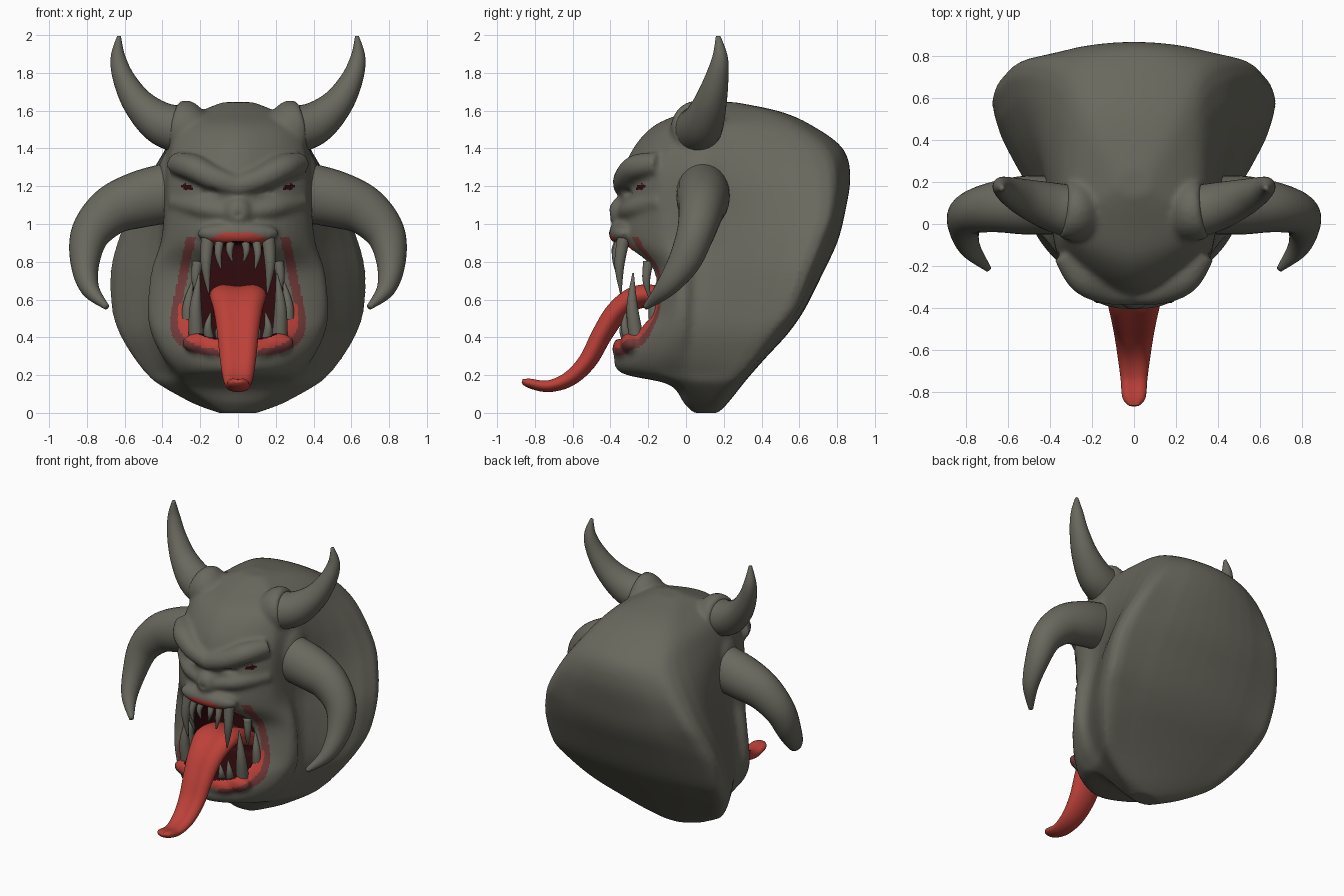
import bpy, bmesh, math
from mathutils import Vector

if "Cube" in bpy.data.objects:
    bpy.data.objects.remove(bpy.data.objects["Cube"])


def mat(name, rgb):
    m = bpy.data.materials.new(name)
    m.diffuse_color = (*rgb, 1)
    m.use_nodes = True
    m.node_tree.nodes["Principled BSDF"].inputs["Base Color"].default_value = m.diffuse_color
    return m


STONE = mat("stone_grey", (0.142, 0.139, 0.112))
RED = mat("tongue_red", (0.50, 0.052, 0.04))
DARKLIP = mat("dull_lip_red", (0.17, 0.045, 0.043))
MAROON = mat("mouth_maroon", (0.03, 0.003, 0.004))


def spline(pts, n, closed=False):
    """Smooth curve through points of any dimension."""
    p = [Vector(q) for q in pts]
    k, out = len(p), []
    get = (lambda i: p[i % k]) if closed else (lambda i: p[max(0, min(k - 1, i))])
    for i in range(k if closed else k - 1):
        a, b, c, d = (get(i + j) for j in (-1, 0, 1, 2))
        for s in range(n):
            t = s / n
            out.append(0.5 * (2 * b + (c - a) * t + (2 * a - 5 * b + 4 * c - d) * t * t
                              + (3 * b - a - 3 * c + d) * t ** 3))
    if not closed:
        out.append(p[-1])
    return out


def loft(bm, rings):
    """Skin a list of equal rings and cap both ends."""
    vs = [[bm.verts.new(c) for c in r] for r in rings]
    n = len(vs[0])
    for a, b in zip(vs, vs[1:]):
        for i in range(n):
            j = (i + 1) % n
            bm.faces.new((a[i], a[j], b[j], b[i]))
    bm.faces.new(vs[0])
    bm.faces.new(vs[-1])


def tube(bm, pts, ref=(0, 1, 0), n=5, sides=20, mirror=1, groove=0.0):
    """Tapered tube along (x, y, z, half_width, half_thickness) points."""
    s, rings = spline(pts, n), []
    for i, q in enumerate(s):
        t = s[min(i + 1, len(s) - 1)] - s[max(i - 1, 0)]
        t = Vector(t[:3]).normalized()
        u = t.cross(Vector(ref)).normalized()
        v = u.cross(t)
        ring = []
        for k in range(sides):
            a = 2 * math.pi * k / sides
            dip = 1 - groove * max(0, math.sin(a)) ** 8
            c = Vector(q[:3]) + u * q[3] * math.cos(a) + v * q[4] * math.sin(a) * dip
            ring.append((c.x * mirror, c.y, c.z))
        rings.append(ring)
    loft(bm, rings)


def ball(bm, c, r):
    new = bmesh.ops.create_uvsphere(bm, u_segments=20, v_segments=12, radius=1)["verts"]
    for v in new:
        v.co = Vector([c[i] + v.co[i] * r[i] for i in range(3)])


def finish(bm, name, material=None):
    bmesh.ops.recalc_face_normals(bm, faces=bm.faces)
    me = bpy.data.meshes.new(name)
    bm.to_mesh(me)
    bm.free()
    ob = bpy.data.objects.new(name, me)
    bpy.context.collection.objects.link(ob)
    if material:
        me.materials.append(material)
    me.shade_smooth()
    return ob


# Head and mantle: level slices (z, front y, cheek x/y, collar x/y, rim x/y, back y)
SLICES = [
    (0.00, 0.04, .08, .07, .10, .10, .10, .13, .17),
    (0.05, -.01, .16, .05, .20, .10, .24, .17, .22),
    (0.15, -.09, .29, .00, .34, .09, .42, .24, .30),
    (0.21, -.34, .33, -.06, .37, .08, .49, .29, .35),
    (0.30, -.38, .40, -.05, .41, .07, .56, .36, .43),
    (0.42, -.33, .46, -.02, .45, .08, .63, .44, .54),
    (0.55, -.23, .48, -.01, .46, .10, .67, .53, .63),
    (0.75, -.21, .46, -.01, .44, .12, .675, .60, .73),
    (0.90, -.36, .41, -.03, .42, .14, .64, .65, .80),
    (1.05, -.36, .39, -.06, .41, .15, .58, .70, .84),
    (1.25, -.34, .38, -.07, .41, .16, .47, .70, .87),
    (1.40, -.28, .36, -.02, .38, .18, .37, .65, .83),
    (1.52, -.17, .31, .02, .32, .20, .29, .52, .67),
    (1.595, 0.00, .20, .10, .20, .20, .19, .40, .50),
    (1.645, .13, .08, .18, .08, .20, .07, .22, .26)]
bm = bmesh.new()
rings = []
for z, yf, w1, y1, w2, y2, w3, y3, y4 in spline(SLICES, 5):
    half = [(.55 * w1, yf + .25 * (y1 - yf)), (.9 * w1, yf + .65 * (y1 - yf)),
            (w1, y1), (w2, y2), (w3, y3), (.68 * w3, y3 + .75 * (y4 - y3))]
    loop = [(0, yf)] + half + [(0, y4)] + [(-x, y) for x, y in reversed(half)]
    rings.append([(p.x, p.y, z) for p in spline(loop, 4, True)])
loft(bm, rings)

# Brow ridges, cheekbones, horn collars, nose and lips, blended into the head
for m in (1, -1):
    tube(bm, [(-.02, -.33, 1.195, .055, .055), (.12, -.315, 1.24, .07, .065),
              (.24, -.255, 1.30, .08, .07), (.33, -.14, 1.32, .06, .06)], (0, 0, 1), mirror=m)
    tube(bm, [(.06, -.33, 1.06, .04, .04), (.2, -.275, 1.085, .045, .05),
              (.34, -.13, 1.12, .045, .05)], (0, 0, 1), mirror=m)
    tube(bm, [(.12, .06, 1.44, .09, .10), (.22, .06, 1.475, .125, .14),
              (.30, .065, 1.51, .15, .145), (.34, .07, 1.52, .125, .13)], mirror=m)
    ball(bm, (m * .35, .1, 1.2), (.085, .16, .19))
    ball(bm, (m * .17, -.29, .37), (.13, .06, .06))
ball(bm, (0, -.35, 1.06), (.075, .06, .08))
ball(bm, (0, -.33, .95), (.22, .08, .065))
ball(bm, (0, -.33, .34), (.2, .06, .07))
head = finish(bm, "head")

# Mouth cutter: rounded opening, wider at the bottom
MZ, MH = .645, .255


def mouth_half(z):
    return .242 - .2 * (z - MZ)


def soft(v):
    return math.copysign(abs(v) ** (2 / 3), v)


bm = bmesh.new()
outline = []
for k in range(40):
    a = 2 * math.pi * k / 40
    z = MZ + MH * soft(math.sin(a))
    outline.append((mouth_half(z) * soft(math.cos(a)), z))
loft(bm, [[(x, y, z) for x, z in outline] for y in (-.7, .08)])
for m in (1, -1):
    ball(bm, (m * .2, -.355, 1.165), (.1, .075, .032))
ball(bm, (0, -.425, 1.045), (.024, .035, .026))
cutter = finish(bm, "mouth_cutter")
cutter.hide_render = True

# Blend, carve and smooth the head
for kind in ("REMESH", "BOOLEAN", "REMESH", "SMOOTH"):
    mod = head.modifiers.new(kind.lower(), kind)
    if kind == "REMESH":
        mod.mode, mod.voxel_size = "VOXEL", .0125
    elif kind == "BOOLEAN":
        mod.operation, mod.solver, mod.object = "DIFFERENCE", "EXACT", cutter
    else:
        mod.factor, mod.iterations = .5, 6
dg = bpy.context.evaluated_depsgraph_get()
mesh = bpy.data.meshes.new_from_object(head.evaluated_get(dg))
head.modifiers.clear()
head.data = mesh
bpy.data.objects.remove(cutter)

# Colour the mouth lining, the lips and the eye slits
mesh.materials.clear()
for m in (STONE, RED, DARKLIP, MAROON):
    mesh.materials.append(m)
for f in mesh.polygons:
    x, y, z = f.center
    f.material_index = 0
    if y < .13:
        ax = abs(x)
        d = ((ax / mouth_half(z)) ** 3 + (abs(z - MZ) / MH) ** 3) ** (1 / 3)
        if d < 1.03:
            f.material_index = 3
        elif d < 1.22 and (z > .87 and ax < .2 or z < .58):
            f.material_index = 1
        elif z < .58 and d < 1.36 and ax > .1:
            f.material_index = 2
        elif .58 <= z < .93 and .04 < ax - mouth_half(z) < .09:
            f.material_index = 2
        if ((ax - .27) / .03) ** 2 + ((z - 1.195 - .3 * (ax - .27)) / .016) ** 2 < 1:
            f.material_index = 3
mesh.shade_smooth()

# Horns: upper pair sweeps up, side pair curls down and forward
UPPER = [(.26, .05, 1.49, .13, .13), (.40, .085, 1.53, .115, .115), (.52, .125, 1.63, .085, .09),
         (.60, .16, 1.76, .06, .065), (.635, .18, 1.88, .04, .042), (.63, .17, 1.995, .01, .012)]
SIDE = [(.34, .09, 1.17, .16, .14), (.52, .09, 1.13, .15, .14), (.67, .08, 1.07, .13, .12),
        (.78, .05, .95, .105, .10), (.81, -.01, .80, .078, .085), (.785, -.11, .66, .05, .055),
        (.695, -.215, .56, .015, .015)]
for m, side in ((1, "right"), (-1, "left")):
    for name, path in (("upper_horn", UPPER), ("side_horn", SIDE)):
        bm = bmesh.new()
        tube(bm, path, n=7, sides=28, mirror=m)
        finish(bm, f"{name}_{side}", STONE)

# Tongue
bm = bmesh.new()
tube(bm, [(0, .06, .52, .13, .06), (0, -.12, .61, .14, .07), (0, -.26, .62, .15, .07),
          (0, -.37, .54, .128, .068), (0, -.45, .42, .11, .062), (0, -.525, .28, .095, .055),
          (0, -.62, .185, .08, .046), (0, -.73, .145, .065, .035), (0, -.83, .16, .055, .028),
          (0, -.867, .17, .025, .012)], (0, 0, 1), n=6, sides=32, groove=.35)
finish(bm, "tongue", RED)

# Teeth: (base, tip, radius), mirrored
TEETH = [((.16, -.33, .93), (.155, -.345, .63), .036), ((.035, -.35, .92), (.03, -.375, .80), .024),
         ((.095, -.345, .92), (.09, -.375, .76), .025), ((.215, -.20, .80), (.21, -.19, .60), .028),
         ((.22, -.26, .38), (.205, -.28, .74), .042), ((.265, -.16, .45), (.24, -.15, .70), .036),
         ((.15, -.30, .38), (.145, -.32, .53), .028), ((.09, -.31, .38), (.09, -.33, .49), .025)]
bm = bmesh.new()
for m in (1, -1):
    for a, b, r in TEETH:
        mid = [(p + q) / 2 for p, q in zip(a, b)]
        tube(bm, [(*a, r, r), (mid[0] + .012, mid[1] - .015, mid[2], r * .75, r * .75),
                  (*b, .004, .004)], sides=10, mirror=m)
finish(bm, "teeth", STONE)
